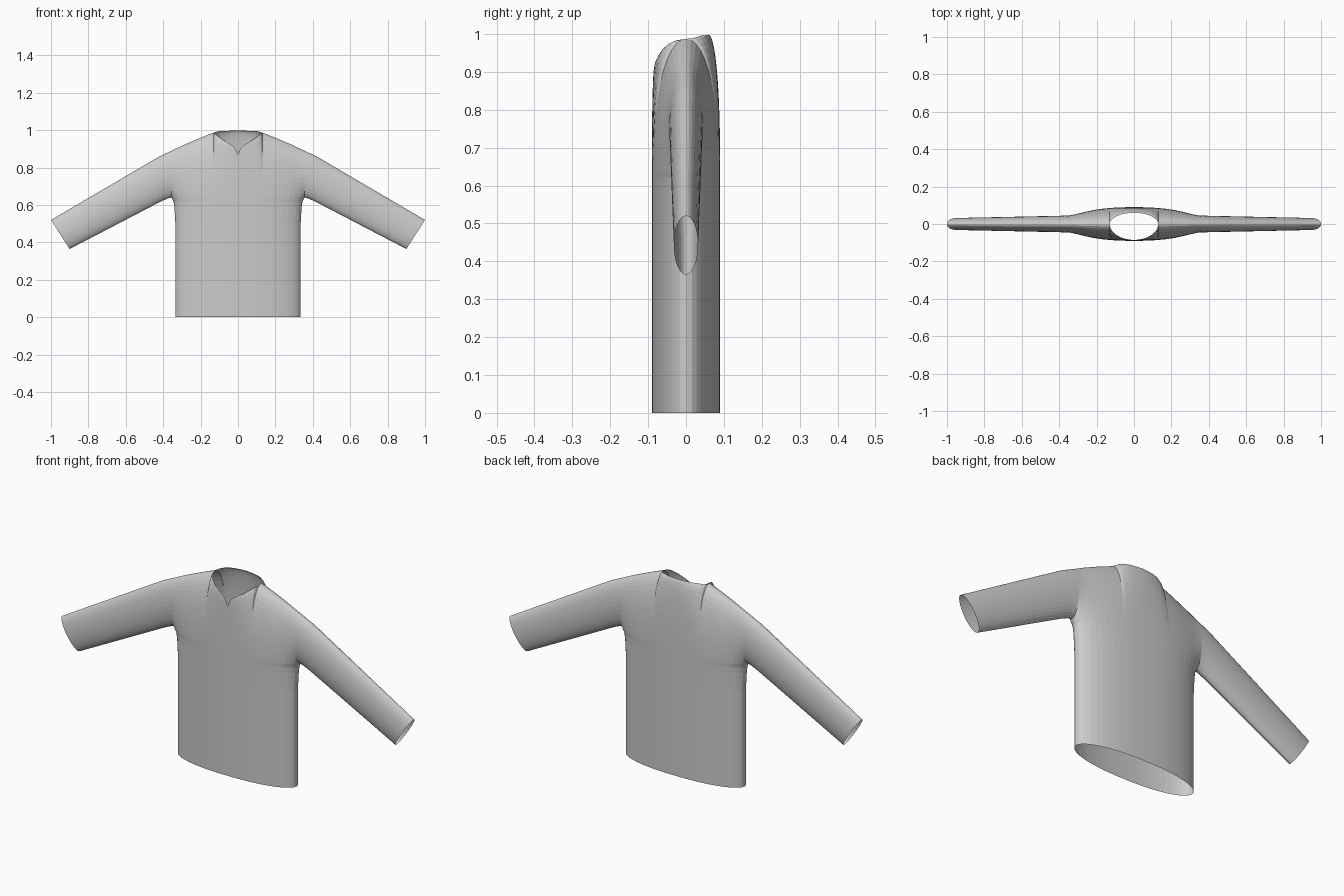
import bpy, bmesh, math

if "Cube" in bpy.data.objects:
    bpy.data.objects.remove(bpy.data.objects["Cube"], do_unlink=True)

fabric = bpy.data.materials.new("grey_fabric")
fabric.use_nodes = True
GREY = (0.6, 0.6, 0.6, 1)
fabric.diffuse_color = GREY
fabric.node_tree.nodes["Principled BSDF"].inputs["Base Color"].default_value = GREY

ARM_X, ARM_Z, NECK_X, DEPTH = 0.355, 0.64, 0.13, 0.09
STEPS = 16
ARCH = [(1 - math.cos(math.pi * i / STEPS)) / 2 for i in range(STEPS + 1)]


def lerp_table(table, x):
    for (x0, v0), (x1, v1) in zip(table, table[1:]):
        if x <= x1:
            return v0 + (v1 - v0) * (x - x0) / (x1 - x0)
    return table[-1][1]


def shell(name, columns, rows, position):
    """Front and back sheets joined along their shared edges, mirrored in x."""
    bm = bmesh.new()
    for side in (-1, 1):
        grid = [[bm.verts.new(position(c, r, side)) for r in rows] for c in columns]
        for a, b in zip(grid, grid[1:]):
            for j in range(len(rows) - 1):
                quad = [a[j], b[j], b[j + 1], a[j + 1]]
                bm.faces.new(quad if side < 0 else quad[::-1])
    bmesh.ops.remove_doubles(bm, verts=bm.verts, dist=0.0004)
    mesh = bpy.data.meshes.new(name)
    bm.to_mesh(mesh)
    bm.free()
    mesh.materials.append(fabric)
    obj = bpy.data.objects.new(name, mesh)
    bpy.context.collection.objects.link(obj)
    mirror = obj.modifiers.new("mirror", "MIRROR")
    mirror.use_clip = True
    return obj


# Torso: straight body below the armpit, arched shoulders and neckline above
SHOULDER = [(0, 0.998), (0.1, 0.996), (0.13, 0.987), (0.2, 0.96), (0.3, 0.917), (ARM_X, 0.89)]
FRONT_NECK = [(0, 0.868), (0.008, 0.89), (0.02, 0.91), (0.045, 0.928),
              (0.07, 0.944), (0.095, 0.962), (0.115, 0.977), (NECK_X, 0.987)]
FLARE = [(0, 0.335), (0.5, 0.335), (0.59, 0.34), (0.62, 0.345), (ARM_Z, ARM_X)]


def torso_point(x, row, side):
    ring_y = DEPTH * math.sqrt(max(0, 1 - (x / ARM_X) ** 2.3))
    kind, value = row
    if kind == "body":
        return (x * lerp_table(FLARE, value) / ARM_X, side * ring_y, value)
    s, top, end_y = value, lerp_table(SHOULDER, x), 0
    if x < NECK_X:
        end_y = (0.06 if side > 0 else 0.085) * math.sqrt(1 - (x / NECK_X) ** 2)
        if side < 0:
            top = lerp_table(FRONT_NECK, x)
    y = end_y + (ring_y - end_y) * math.sqrt(max(0, 1 - s ** 2.4))
    armhole = 0.045 * 2 * math.sqrt(max(0, s * (1 - s))) * (x / ARM_X) ** 3
    return (x, side * math.hypot(y, armhole), ARM_Z + (top - ARM_Z) * s)


torso_columns = [0, 0.008, 0.02, 0.045, 0.07, 0.095, 0.115, 0.125, NECK_X, 0.16, 0.19,
                 0.22, 0.25, 0.28, 0.305, 0.325, 0.34, 0.35, ARM_X]
torso_rows = [("body", z) for z, _ in FLARE] + [("arch", s) for s in ARCH[1:]]
shell("torso", torso_columns, torso_rows, torso_point)

# Sleeves: flattened tubes from the armhole to the open cuff
# each ring: top (x, z), bottom (x, z), half thickness
SLEEVE = [((ARM_X, 0.89), (ARM_X, ARM_Z), 0.045),
          ((0.42, 0.86), (0.375, 0.635), 0.044),
          ((0.48, 0.825), (0.41, 0.62), 0.043),
          ((1.0, 0.52), (0.9, 0.365), 0.032)]


def sleeve_point(ring, s, side):
    (tx, tz), (bx, bz), thick = ring
    y = side * thick * 2 * math.sqrt(max(0, s * (1 - s)))
    return (bx + (tx - bx) * s, y, bz + (tz - bz) * s)


shell("sleeves", SLEEVE, ARCH, sleeve_point)
